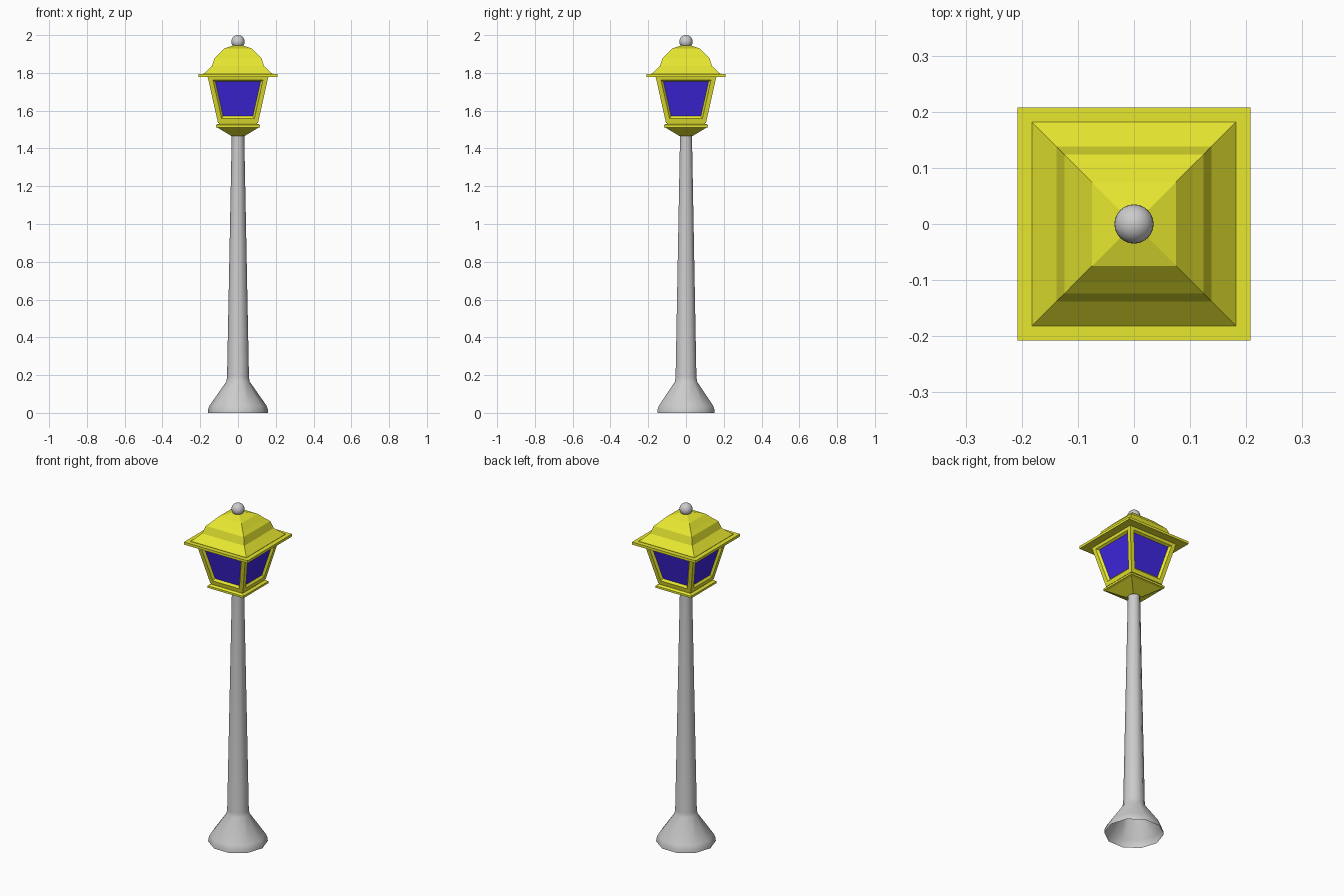
import bpy, bmesh, math

if "Cube" in bpy.data.objects:
    bpy.data.objects.remove(bpy.data.objects["Cube"])


def material(name, rgb):
    m = bpy.data.materials.new(name)
    m.diffuse_color = (*rgb, 1)
    m.use_nodes = True
    m.node_tree.nodes["Principled BSDF"].inputs["Base Color"].default_value = m.diffuse_color
    return m


yellow = material("yellow_metal", (0.8, 0.8, 0.03))
blue = material("blue_glass", (0.05, 0.02, 0.75))


def finish(bm, name, mats=(), smooth=False):
    for f in bm.faces:
        f.smooth = smooth
    me = bpy.data.meshes.new(name)
    bm.to_mesh(me)
    bm.free()
    for m in mats:
        me.materials.append(m)
    ob = bpy.data.objects.new(name, me)
    bpy.context.collection.objects.link(ob)
    return ob


def rings(profile, sides, start=0.0, scale=1.0, caps=True):
    """Stack of polygon rings from (radius, height) points."""
    bm = bmesh.new()
    loops = []
    for r, z in profile:
        loops.append([bm.verts.new((r * scale * math.cos(start + 2 * math.pi * i / sides),
                                    r * scale * math.sin(start + 2 * math.pi * i / sides), z))
                      for i in range(sides)])
    for a, b in zip(loops, loops[1:]):
        for i in range(sides):
            j = (i + 1) % sides
            bm.faces.new((a[i], a[j], b[j], b[i]))
    if caps:
        bm.faces.new(loops[0][::-1])
        bm.faces.new(loops[-1])
    bmesh.ops.recalc_face_normals(bm, faces=bm.faces)
    return bm


def square(profile):
    """Square stack; the radius is the half width."""
    return rings(profile, 4, math.pi / 4, math.sqrt(2))


# Tapered ten-sided post with flared foot, open underneath
finish(rings([(0.16, 0), (0.158, 0.02), (0.15, 0.04), (0.062, 0.165),
              (0.058, 0.19), (0.033, 1.475)], 10, caps=False), "post", smooth=True)

# Lantern bottom: tapered underside, plate and neck
finish(square([(0.033, 1.465), (0.105, 1.508), (0.117, 1.512), (0.117, 1.524),
               (0.108, 1.53), (0.1, 1.53), (0.1, 1.537)]), "lantern_bottom", [yellow])

# Lantern body: four frames with recessed panes
bm = square([(0.106, 1.535), (0.162, 1.785)])
bm.faces.ensure_lookup_table()
panes = [f for f in bm.faces if abs(f.normal.z) < 0.7]
bmesh.ops.inset_individual(bm, faces=panes, thickness=0.024, depth=0, use_even_offset=True)
bmesh.ops.inset_individual(bm, faces=panes, thickness=0.01, depth=-0.012, use_even_offset=True)
for f in panes:
    f.material_index = 1
finish(bm, "lantern_body", [yellow, blue])

# Eave slab and stepped roof
finish(square([(0.208, 1.778), (0.208, 1.793)]), "eave", [yellow])
finish(square([(0.182, 1.79), (0.182, 1.795), (0.138, 1.836), (0.124, 1.879),
               (0.105, 1.897), (0.075, 1.928), (0.01, 1.95)]), "roof", [yellow])

# Ball on top
bm = bmesh.new()
bmesh.ops.create_uvsphere(bm, u_segments=24, v_segments=14, radius=0.035)
bmesh.ops.translate(bm, verts=bm.verts, vec=(0, 0, 1.965))
finish(bm, "finial_ball", smooth=True)
